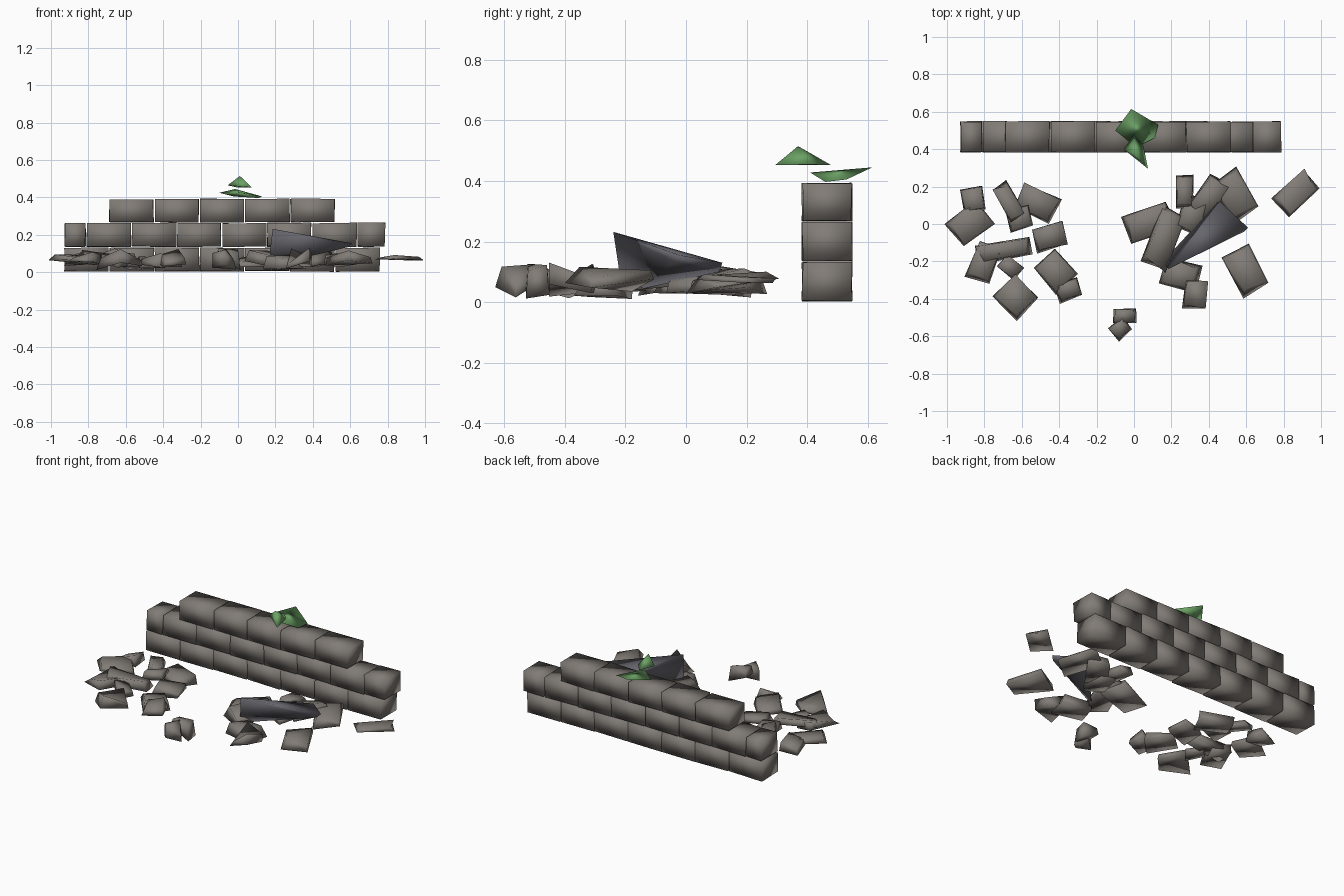
import bpy, bmesh, random
from math import radians
from mathutils import Vector, Matrix

random.seed(7)


def material(name, rgb):
    m = bpy.data.materials.new(name)
    m.diffuse_color = (*rgb, 1)
    return m


STONE = material("stone", (0.22, 0.20, 0.18))
SLATE = material("slate", (0.13, 0.13, 0.15))
GREEN = material("green", (0.15, 0.36, 0.13))


def finish(bm, name, mat):
    bmesh.ops.recalc_face_normals(bm, faces=bm.faces)
    for f in bm.faces:
        f.smooth = True
    me = bpy.data.meshes.new(name)
    bm.to_mesh(me)
    bm.free()
    me.materials.append(mat)
    ob = bpy.data.objects.new(name, me)
    bpy.context.collection.objects.link(ob)
    return ob


def brick(name, x0, x1, z0, z1):
    bm = bmesh.new()
    bmesh.ops.create_cube(bm, size=1)
    for v in bm.verts:
        j = [random.uniform(-0.003, 0.003) for _ in range(3)]
        v.co = Vector(((x0 + x1) / 2 + v.co.x * (x1 - x0 - 0.007) + j[0],
                       0.466 + v.co.y * 0.163 + j[1],
                       (z0 + z1) / 2 + v.co.z * (z1 - z0 - 0.005) + j[2]))
    finish(bm, name, STONE)


def shard(name, x, y, sx, sy, ang, z, h):
    # chipped block: footprint with uneven thickness at each corner
    bm = bmesh.new()
    bmesh.ops.create_cube(bm, size=1)
    rot = Matrix.Rotation(radians(ang), 3, 'Z')
    tilt = {}
    for v in bm.verts:
        key = (v.co.x > 0, v.co.y > 0)
        if key not in tilt:
            tilt[key] = (random.uniform(-0.3, 0.3) * h, random.uniform(0.25, 0.9))
        mid, thick = tilt[key]
        k = random.uniform(0.85, 1.05) if v.co.z < 0 else random.uniform(0.7, 1.0)
        p = rot @ Vector((v.co.x * sx * k, v.co.y * sy * k, 0))
        v.co = Vector((x + p.x, y + p.y, max(0.003, z + mid + v.co.z * thick * h)))
    finish(bm, name, STONE)


def hull(name, pts, mat):
    bm = bmesh.new()
    for p in pts:
        bm.verts.new(p)
    bmesh.ops.convex_hull(bm, input=bm.verts)
    return finish(bm, name, mat)


# wall courses: brick joints along x, bottom to top
courses = [
    (0.003, 0.133, [-0.93 + 0.2415 * i for i in range(8)]),
    (0.135, 0.265, [-0.93] + [-0.812 + 0.2415 * i for i in range(7)] + [0.79]),
    (0.266, 0.394, [-0.69 + 0.242 * i for i in range(6)]),
]
for r, (z0, z1, xs) in enumerate(courses):
    for i, (a, b) in enumerate(zip(xs, xs[1:])):
        brick(f"wall_brick_{r + 1}_{i + 1}", a, b, z0, z1)

# rubble: x, y, length, width, angle, height of centre, thickness
left = [
    (-0.86, 0.13, .12, .13, 10, .07, .08), (-0.88, 0.0, .22, .17, 38, .07, .07),
    (-0.80, -0.2, .14, .22, -20, .07, .06), (-0.69, -0.14, .30, .10, 10, .085, .07),
    (-0.67, 0.12, .21, .09, -60, .09, .06), (-0.52, 0.11, .22, .15, -25, .06, .07),
    (-0.61, 0.03, .13, .12, 15, .07, .06), (-0.45, -0.07, .17, .13, 15, .06, .08),
    (-0.42, -0.25, .20, .17, -48, .06, .09), (-0.35, -0.355, .13, .10, 20, .07, .08),
    (-0.63, -0.39, .18, .17, -45, .07, .09), (-0.66, -0.23, .12, .09, -40, .06, .06),
]
right = [
    (0.08, 0.01, .27, .16, 20, .06, .08), (0.27, 0.17, .10, .19, 0, .07, .08),
    (0.16, -0.08, .15, .33, -22, .075, .08), (0.40, 0.15, .14, .23, -35, .07, .07),
    (0.54, 0.15, .17, .25, 32, .07, .07), (0.25, -0.27, .20, .15, -15, .06, .09),
    (0.33, -0.375, .13, .16, -5, .065, .11), (0.60, -0.25, .16, .24, 28, .07, .08),
    (0.87, 0.165, .24, .14, 42, .078, .025), (0.31, 0.05, .14, .20, -20, .06, .07),
]
front = [(-0.05, -0.49, .13, .08, 0, .08, .11), (-0.07, -0.56, .10, .09, 40, .065, .10)]
for side, rows in (("left", left), ("right", right), ("front", front)):
    for i, row in enumerate(rows):
        shard(f"rubble_{side}_{i + 1}", *row)

# large leaning slab
hull("fallen_slab", [(.185, -.24, .232), (.17, -.22, .10), (.21, -.14, .045),
                     (.61, -.02, .155), (.59, -.04, .135), (.46, .12, .13),
                     (.44, .11, .10)], SLATE)

# tufts of moss on top of the wall
hull("moss_upper", [(.01, .37, .515), (-.055, .40, .465), (.075, .295, .453),
                    (0, .48, .452), (.05, .42, .455)], GREEN)
hull("moss_lower", [(-.015, .615, .445), (-.1, .50, .425), (.01, .41, .428),
                    (.13, .53, .405), (.11, .46, .397), (-.02, .50, .405)], GREEN)
